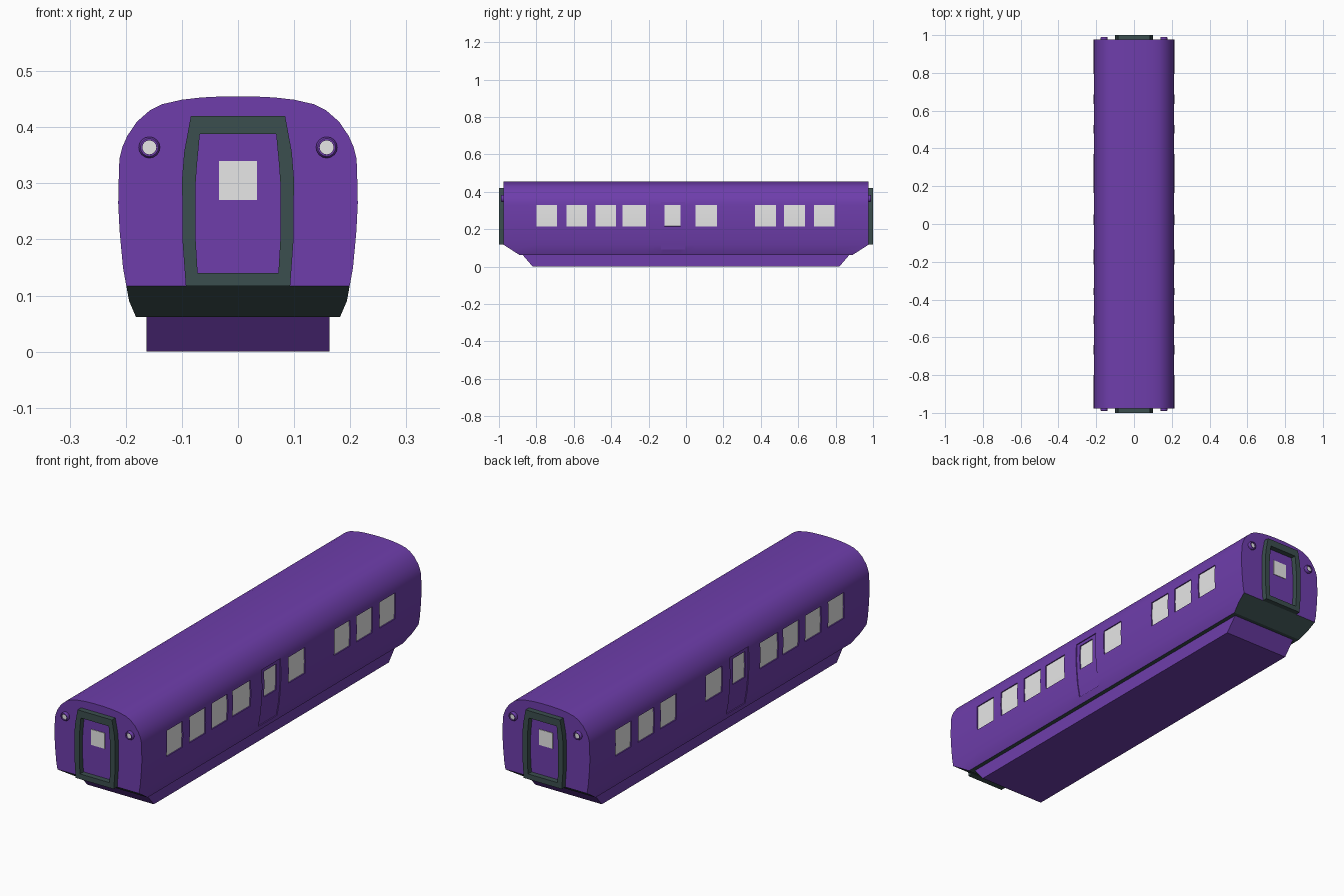
import bpy, bmesh, math
from mathutils import Matrix

cube = bpy.data.objects.get("Cube")
if cube:
    bpy.data.objects.remove(cube)


def material(name, rgb):
    m = bpy.data.materials.new(name)
    m.use_nodes = True
    m.diffuse_color = (*rgb, 1)
    m.node_tree.nodes["Principled BSDF"].inputs["Base Color"].default_value = (*rgb, 1)
    return m


PURPLE = material("purple paint", (0.157, 0.048, 0.41))
DARK = material("dark slate", (0.044, 0.077, 0.077))
GLASS = material("pale glass", (0.8, 0.8, 0.8))
END = 0.976


def finish(name, bm, mats, smooth=True):
    bmesh.ops.recalc_face_normals(bm, faces=bm.faces)
    mesh = bpy.data.meshes.new(name)
    bm.to_mesh(mesh)
    bm.free()
    for m in mats:
        mesh.materials.append(m)
    obj = bpy.data.objects.new(name, mesh)
    bpy.context.collection.objects.link(obj)
    if smooth:
        bpy.ops.object.select_all(action='DESELECT')
        obj.select_set(True)
        bpy.context.view_layer.objects.active = obj
        bpy.ops.object.shade_smooth_by_angle(angle=math.radians(30))
    return obj


# Carriage body: half profile from sill to roof, mirrored
half = [(.182, .062), (.194, .09), (.199, .117), (.205, .15), (.211, .215),
        (.2135, .265), (.212, .33), (.211, .345), (.206, .365), (.197, .385),
        (.180, .41), (.157, .43), (.135, .441), (.1, .449), (.065, .453), (.025, .455)]
ring = half + [(-x, z) for x, z in reversed(half)]
n = len(ring)
windows = [(-.80, -.69), (-.64, -.53), (-.485, -.375), (-.34, -.215), (-.115, -.03),
           (.05, .165), (.37, .48), (.525, .635), (.685, .795)]
door = (-.135, -.005)
cuts = sorted([-END, END, *door] + [y for w in windows for y in w])


def end_y(y, z):
    # The lower ends slope back under the doors
    if abs(y) == END and z < .117:
        return math.copysign(END - (.117 - z) * 1.55, y)
    return y


bm = bmesh.new()
rows = [[bm.verts.new((x, end_y(y, z), z)) for x, z in ring] for y in cuts]
for a, b in zip(rows, rows[1:]):
    for i in range(n):
        k = (i + 1) % n
        face = bm.faces.new((a[i], a[k], b[k], b[i]))
        face.material_index = int(k == 0)
for row in (rows[0], rows[-1]):
    for i in range(n // 2 - 1):
        face = bm.faces.new((row[i], row[i + 1], row[n - 2 - i], row[n - 1 - i]))
        face.material_index = int(half[i][1] < .117)
bmesh.ops.recalc_face_normals(bm, faces=bm.faces)


def recess(spans, low, high, depth):
    picked = []
    for f in bm.faces:
        c = f.calc_center_median()
        if abs(f.normal.x) > .5 and low < c.z < high and any(s < c.y < e for s, e in spans):
            picked.append(f)
    bmesh.ops.inset_region(bm, faces=picked, thickness=0, depth=-depth,
                           use_even_offset=True, use_boundary=True)
    return picked


recess([door], .09, .345, .004)
for face in recess(windows, .215, .33, .005):
    face.material_index = 2
finish("carriage_body", bm, [PURPLE, DARK, GLASS])

# Underframe: box tapered at both ends
bm = bmesh.new()
bmesh.ops.create_cube(bm, size=2)
for v in bm.verts:
    top = v.co.z > 0
    v.co = (v.co.x * .163, v.co.y * (.875 if top else .82), .064 if top else 0)
finish("underframe", bm, [PURPLE], False)


# End doorway frames
def mirrored(side):
    return side + [(-x, z) for x, z in reversed(side)]


outer = mirrored([(.093, .117), (.099, .2), (.0995, .31), (.096, .355), (.084, .42)])
inner = mirrored([(.072, .14), (.0755, .2), (.0755, .3), (.073, .335), (.068, .388)])


def doorway(name, s):
    bm = bmesh.new()
    loops = [[bm.verts.new((x, s * y, z)) for x, z in pts]
             for pts, y in ((outer, END - .002), (outer, 1), (inner, 1), (inner, END - .002))]
    for a, b in zip(loops, loops[1:] + loops[:1]):
        for i in range(len(outer)):
            k = (i + 1) % len(outer)
            bm.faces.new((a[i], a[k], b[k], b[i]))
    finish(name, bm, [DARK], False)


def door_window(name, s):
    bm = bmesh.new()
    bmesh.ops.create_cube(bm, size=1)
    for v in bm.verts:
        v.co = (v.co.x * .067, s * END + v.co.y * .005, .305 + v.co.z * .069)
    finish(name, bm, [GLASS], False)


# Headlights: round housing with a lens set into it
def headlight(name, x, s):
    bm = bmesh.new()
    sides = 16
    loops = []
    for r, y in ((.019, END - .002), (.019, .985), (.016, .99), (.0125, .99), (.0125, .984)):
        loops.append([bm.verts.new((x + r * math.cos(t * math.tau / sides), s * y,
                                    .364 + r * math.sin(t * math.tau / sides)))
                      for t in range(sides)])
    for a, b in zip(loops, loops[1:]):
        for i in range(sides):
            k = (i + 1) % sides
            bm.faces.new((a[i], a[k], b[k], b[i]))
    bm.faces.new(loops[0])
    bm.faces.new(loops[-1]).material_index = 1
    finish(name, bm, [PURPLE, GLASS])


for end, s in (("front", -1), ("rear", 1)):
    doorway(end + "_doorway_frame", s)
    door_window(end + "_door_window", s)
    for side, x in (("left", .158), ("right", -.158)):
        headlight(f"{end}_{side}_headlight", x, s)
